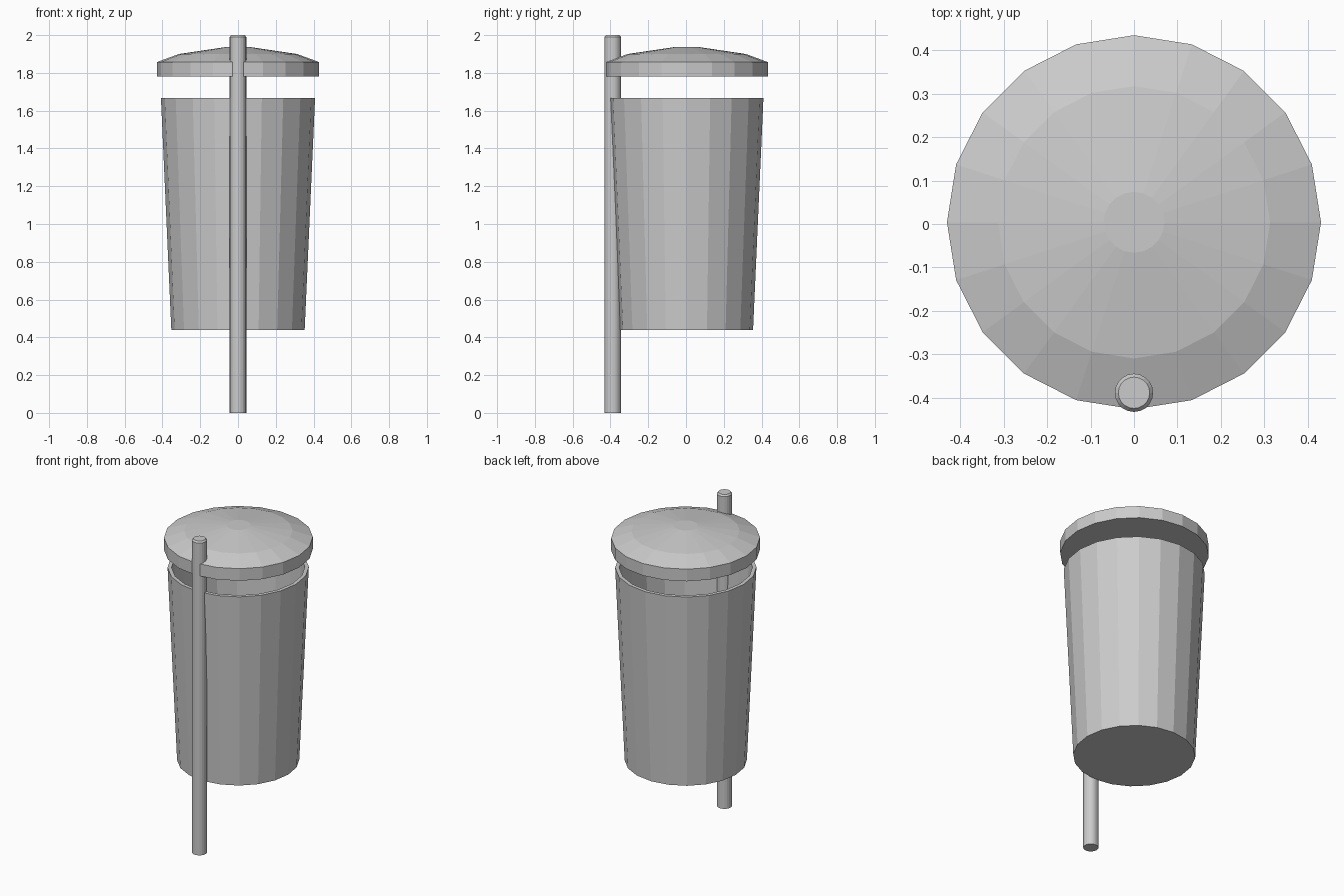
import bpy, bmesh
from math import sin, cos, tau

if "Cube" in bpy.data.objects:
    bpy.data.objects.remove(bpy.data.objects["Cube"])


def lathe(name, profile, y, sides):
    """Revolve (radius, z) points around a vertical axis; both ends are capped."""
    bm = bmesh.new()
    rings = [[bm.verts.new((r * cos(tau * i / sides), y + r * sin(tau * i / sides), z))
              for i in range(sides)] for r, z in profile]
    for a, b in zip(rings, rings[1:]):
        for i in range(sides):
            j = (i + 1) % sides
            bm.faces.new((a[i], a[j], b[j], b[i]))
    bm.faces.new(rings[0][::-1])
    bm.faces.new(rings[-1])
    bmesh.ops.recalc_face_normals(bm, faces=bm.faces)
    mesh = bpy.data.meshes.new(name)
    bm.to_mesh(mesh)
    bm.free()
    obj = bpy.data.objects.new(name, mesh)
    bpy.context.collection.objects.link(obj)
    return obj


# Open tapered bin: outer wall, thin rim, inner wall, floor
lathe("bin_body", [(0.353, 0.44), (0.408, 1.668), (0.385, 1.668), (0.333, 0.465)], 0.002, 20)

# Shallow domed lid with a straight skirt
lathe("lid", [(0.43, 1.78), (0.43, 1.857), (0.313, 1.9), (0.07, 1.936)], 0.004, 20)

# Support post, standing on the ground and passing through the lid edge
lathe("post", [(0.044, 0.0), (0.044, 1.99), (0.036, 2.0)], -0.388, 20)
